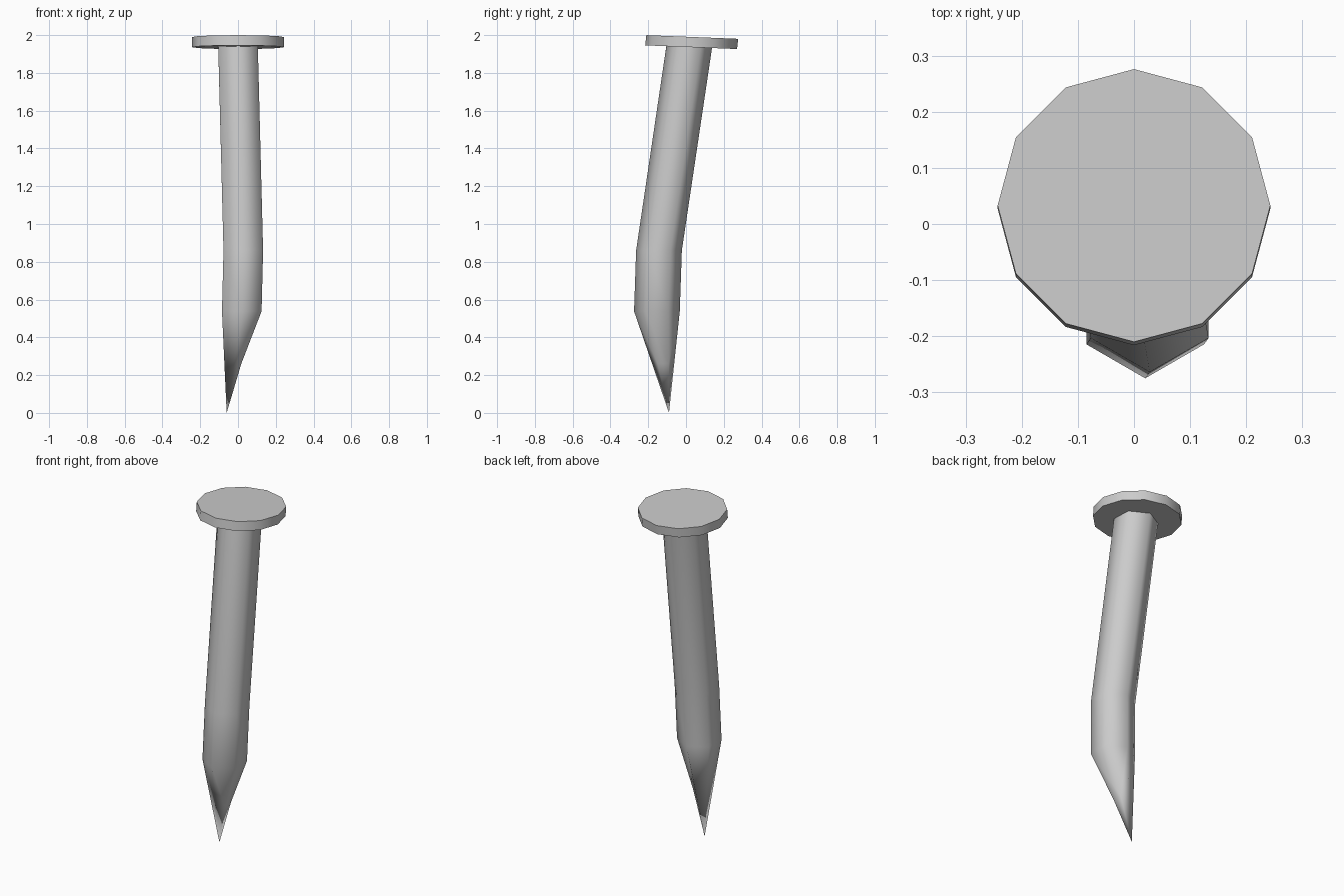
import bpy, bmesh
from math import sin, cos, radians
from mathutils import Vector

if "Cube" in bpy.data.objects:
    bpy.data.objects.remove(bpy.data.objects["Cube"])


def finish(bm, name, angle):
    bmesh.ops.recalc_face_normals(bm, faces=bm.faces)
    mesh = bpy.data.meshes.new(name)
    bm.to_mesh(mesh)
    bm.free()
    obj = bpy.data.objects.new(name, mesh)
    bpy.context.collection.objects.link(obj)
    bpy.ops.object.select_all(action='DESELECT')
    obj.select_set(True)
    bpy.context.view_layer.objects.active = obj
    bpy.ops.object.shade_smooth_by_angle(angle=radians(angle))
    return obj


def ring(bm, center, radius, sides, start, tilt):
    # polygon ring, its height sloping along y by the tilt factor
    verts = []
    for k in range(sides):
        a = radians(start + 360 * k / sides)
        offset = Vector((cos(a), sin(a), tilt * sin(a))) * radius
        verts.append(bm.verts.new(Vector(center) + offset))
    return verts


def bridge(bm, a, b):
    for i in range(len(a)):
        j = (i + 1) % len(a)
        bm.faces.new((a[i], a[j], b[j], b[i]))


# bent hexagonal shank with an off-centre point
bm = bmesh.new()
rings = [ring(bm, c, 0.121, 6, 30, t) for c, t in (
    ((0, 0.018, 1.945), -0.035),
    ((0.028, -0.143, 0.86), 0.0),
    ((0.02, -0.154, 0.538), 0.0))]
for a, b in zip(rings, rings[1:]):
    bridge(bm, a, b)
bm.faces.new(rings[0])
tip = bm.verts.new((-0.06, -0.09, 0))
low = rings[-1]
for i in range(6):
    bm.faces.new((low[i], low[(i + 1) % 6], tip))

# shallow notch across the right side of the point
notch = []
for corner in (low[5], low[0]):
    edge = bm.edges.get((corner, tip))
    _, v = bmesh.utils.edge_split(edge, corner, 0.515)
    v.co.x -= 0.012
    notch.append(v)
bmesh.ops.connect_verts(bm, verts=notch)
finish(bm, "nail_shank", 62)

# twelve-sided head, slightly tilted
bm = bmesh.new()
top = ring(bm, (0, 0.033, 1.99), 0.243, 12, 0, -0.04)
bottom = ring(bm, (0, 0.027, 1.936), 0.243, 12, 0, -0.04)
bridge(bm, top, bottom)
bm.faces.new(top)
bm.faces.new(bottom)
finish(bm, "nail_head", 35)
